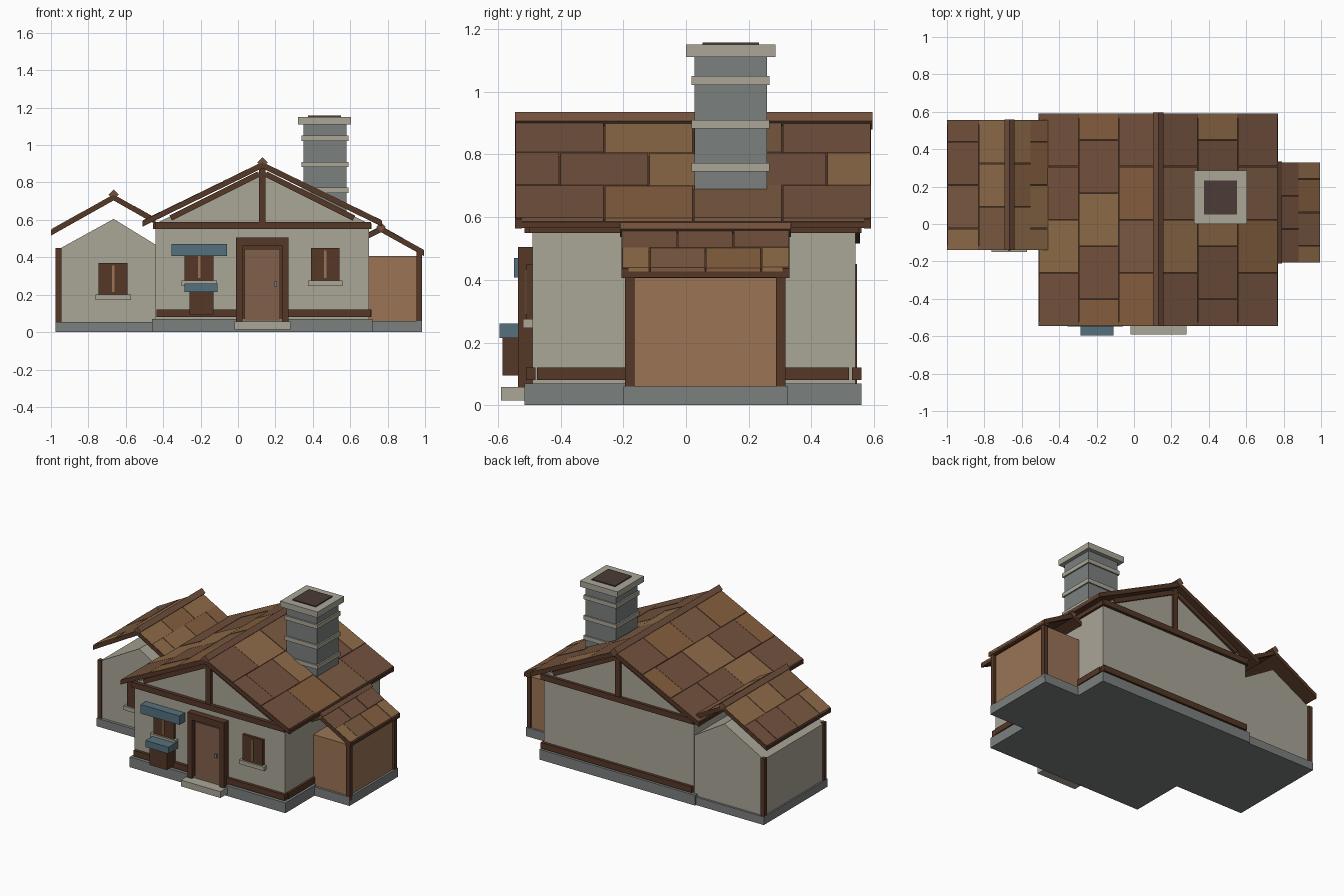
import bpy, bmesh, random
from mathutils import Vector

if "Cube" in bpy.data.objects:
    bpy.data.objects.remove(bpy.data.objects["Cube"])
random.seed(4)


def material(name, hexcol):
    m = bpy.data.materials.new(name)
    rgb = [int(hexcol[i:i + 2], 16) / 255 for i in (0, 2, 4)]
    m.diffuse_color = [*[c ** 2.2 for c in rgb], 1]
    m.use_nodes = True
    m.node_tree.nodes["Principled BSDF"].inputs["Base Color"].default_value = m.diffuse_color
    return m


PLASTER = material("plaster", "a8a496")
STONE = material("stone", "7a7f7d")
TRIM = material("trim_stone", "a9a596")
DARK = material("dark_wood", "553a2b")
PLANK = material("planks", "997457")
DOOR = material("door_wood", "80604c")
BLUE = material("blue_cloth", "56707c")
SOOT = material("soot", "4c3d3a")
TILES = [material(f"tile_{i}", c) for i, c in
         enumerate(("845f41", "8d6b4a", "735340", "7a5b44"))]


def prisms(name, parts, mats):
    """Each part is an xz profile extruded from y0 to y1, with a material index."""
    bm = bmesh.new()
    for pts, y0, y1, mi in parts:
        a = [bm.verts.new((x, y0, z)) for x, z in pts]
        b = [bm.verts.new((x, y1, z)) for x, z in pts]
        n = len(pts)
        faces = [bm.faces.new(a), bm.faces.new(b[::-1])]
        for i in range(n):
            j = (i + 1) % n
            faces.append(bm.faces.new((a[j], a[i], b[i], b[j])))
        for f in faces:
            f.material_index = mi
    bmesh.ops.recalc_face_normals(bm, faces=bm.faces)
    me = bpy.data.meshes.new(name)
    bm.to_mesh(me)
    bm.free()
    for m in mats:
        me.materials.append(m)
    ob = bpy.data.objects.new(name, me)
    bpy.context.collection.objects.link(ob)
    return ob


def prism(name, pts, y0, y1, mat):
    return prisms(name, [(pts, y0, y1, 0)], [mat])


def box(name, x0, x1, y0, y1, z0, z1, mat):
    return prism(name, [(x0, z0), (x1, z0), (x1, z1), (x0, z1)], y0, y1, mat)


def bar(name, p, q, w, y0, y1, mat):
    """Timber of width w from p to q in the xz plane."""
    p, q = Vector(p), Vector(q)
    d = (q - p).normalized()
    n = Vector((-d.y, d.x)) * w / 2
    return prism(name, [p + n, q + n, q - n, p - n], y0, y1, mat)


def slope(name, ridge, eave, y0, y1, rows, tile_w, board=0.03):
    """Roof half: slab, staggered tiles and gable boards."""
    r, e = Vector(ridge), Vector(eave)
    down = Vector((0, -1))

    def quad(t0, t1, top, bottom):
        a, b = r.lerp(e, t0), r.lerp(e, t1)
        return [a + down * top, b + down * top, b + down * bottom, a + down * bottom]

    prism(name + "_slab", quad(0, 1, .014, .032), y0 + .005, y1 - .005, DARK)
    parts = []
    for k in range(rows):
        cuts = [y0]
        y = y0 + tile_w * (.5 if k % 2 else 1)
        while y < y1 - .03:
            cuts.append(y)
            y += tile_w
        cuts.append(y1)
        for ya, yb in zip(cuts, cuts[1:]):
            lift = random.uniform(0, .003)
            parts.append((quad(k / rows, (k + .985) / rows, lift, .016),
                          ya + .002, yb - .002, random.randrange(4)))
    prisms(name + "_tiles", parts, TILES)
    for side, ya in (("front", y0), ("back", y1 - .022)):
        prism(f"{name}_{side}_board", quad(0, 1, .004, .004 + board), ya, ya + .022, DARK)


def ridge_cap(name, x, z, s, y0, y1):
    prism(name, [(x - s, z), (x, z + s), (x + s, z), (x, z - s)], y0, y1, TILES[2])


def window(name, x0, x1, y, z0, z1):
    xm = (x0 + x1) / 2
    box(name + "_frame", x0, x1, y - .018, y + .01, z0, z1, DARK)
    box(name + "_mullion", xm - .006, xm + .006, y - .024, y, z0 + .015, z1 - .015, PLANK)
    box(name + "_sill", x0 - .017, x1 + .017, y - .03, y + .01, z0 - .028, z0, TRIM)


# Foundations
box("main_foundation", -.46, .72, -.515, .56, 0, .07, STONE)
box("left_foundation", -.975, -.44, -.14, .55, 0, .055, STONE)
box("right_foundation", .70, .985, -.2, .325, 0, .06, STONE)

# Walls
prism("main_walls", [(-.44, .06), (.70, .06), (.70, .58), (.13, .865), (-.44, .58)],
      -.49, .54, PLASTER)
prism("left_wing_walls", [(-.965, .05), (-.42, .05), (-.42, .455), (-.665, .605), (-.965, .44)],
      -.12, .535, PLASTER)
box("right_wing_walls", .69, .97, -.185, .31, .05, .408, PLANK)

# Roofs
slope("main_roof_left", (.13, .91), (-.51, .598), -.545, .59, 3, .284)
slope("main_roof_right", (.13, .91), (.77, .598), -.545, .59, 3, .284)
ridge_cap("main_ridge", .13, .907, .028, -.545, .595)
slope("left_wing_roof_outer", (-.665, .738), (-1.0, .55), -.14, .555, 2, .232)
slope("left_wing_roof_inner", (-.665, .738), (-.44, .61), -.14, .555, 2, .232)
ridge_cap("left_wing_ridge", -.665, .735, .027, -.14, .56)
slope("right_wing_roof_outer", (.765, .568), (.995, .44), -.205, .33, 2, .178)
slope("right_wing_roof_inner", (.765, .568), (.68, .525), -.205, .33, 1, .178)
ridge_cap("right_wing_ridge", .765, .562, .025, -.21, .335)

# Timber framing on both gables
for side, y0, y1 in (("front", -.515, -.485), ("back", .535, .56)):
    box(side + "_tie_beam", -.445, .71, y0, y1, .55, .588, DARK)
    box(side + "_king_post", .112, .148, y0 + .005, y1 - .005, .58, .88, DARK)
    for s in (-1, 1):
        bar(f"{side}_rafter_{s}", (.13 + s * .49, .61), (.13 + s * .02, .845), .03,
            y0 + .006, y1 - .006, DARK)
box("front_base_beam_left", -.435, 0, -.51, -.48, .08, .12, DARK)
box("front_base_beam_right", .26, .71, -.51, -.48, .08, .12, DARK)
box("back_base_beam", -.435, .71, .53, .56, .08, .12, DARK)
box("right_base_beam", .69, .715, -.475, .52, .08, .12, DARK)
for name, x in (("left", -.455), ("right", .695)):
    box(name + "_wall_plate", x, x + .02, -.5, .55, .55, .58, DARK)

# Wing posts and eave beam
for side, y in (("front", -.13), ("back", .515)):
    box(f"left_wing_{side}_post", -.975, -.945, y, y + .03, .05, .45, DARK)
for side, y in (("front", -.195), ("back", .287)):
    box(f"right_wing_{side}_post", .955, .985, y, y + .03, .03, .425, DARK)
box("right_wing_eave_beam", .955, .985, -.2, .325, .405, .432, DARK)

# Door and step
box("door_step", -.02, .28, -.59, -.5, .015, .058, TRIM)
box("door_jamb_left", -.01, .025, -.535, -.48, .058, .505, DARK)
box("door_jamb_right", .235, .27, -.535, -.48, .058, .505, DARK)
box("door_lintel", -.01, .27, -.535, -.48, .46, .505, DARK)
box("door_backing", .02, .24, -.508, -.48, .058, .47, DARK)
box("door_leaf", .035, .225, -.518, -.49, .062, .445, DOOR)
box("door_handle", .192, .208, -.532, -.51, .245, .27, STONE)

# Windows
window("front_left_window", -.285, -.13, -.49, .275, .46)
window("front_right_window", .39, .543, -.49, .275, .45)
window("left_wing_window", -.745, -.59, -.12, .2, .37)

# Awning and planter with a padded cover
box("awning", -.355, -.06, -.548, -.48, .408, .47, BLUE)
box("planter_box", -.26, -.13, -.585, -.48, .095, .22, DARK)
box("planter_cover", -.285, -.11, -.595, -.48, .215, .26, BLUE)

# Chimney
box("chimney_stack", .35, .58, .027, .258, .6, 1.12, STONE)
for i, z in enumerate((.745, .882, 1.022)):
    box(f"chimney_band_{i}", .34, .59, .017, .267, z, z + .028, TRIM)
box("chimney_cap", .32, .604, 0, .285, 1.11, 1.15, TRIM)
box("chimney_flue", .375, .552, .052, .233, 1.14, 1.157, SOOT)
